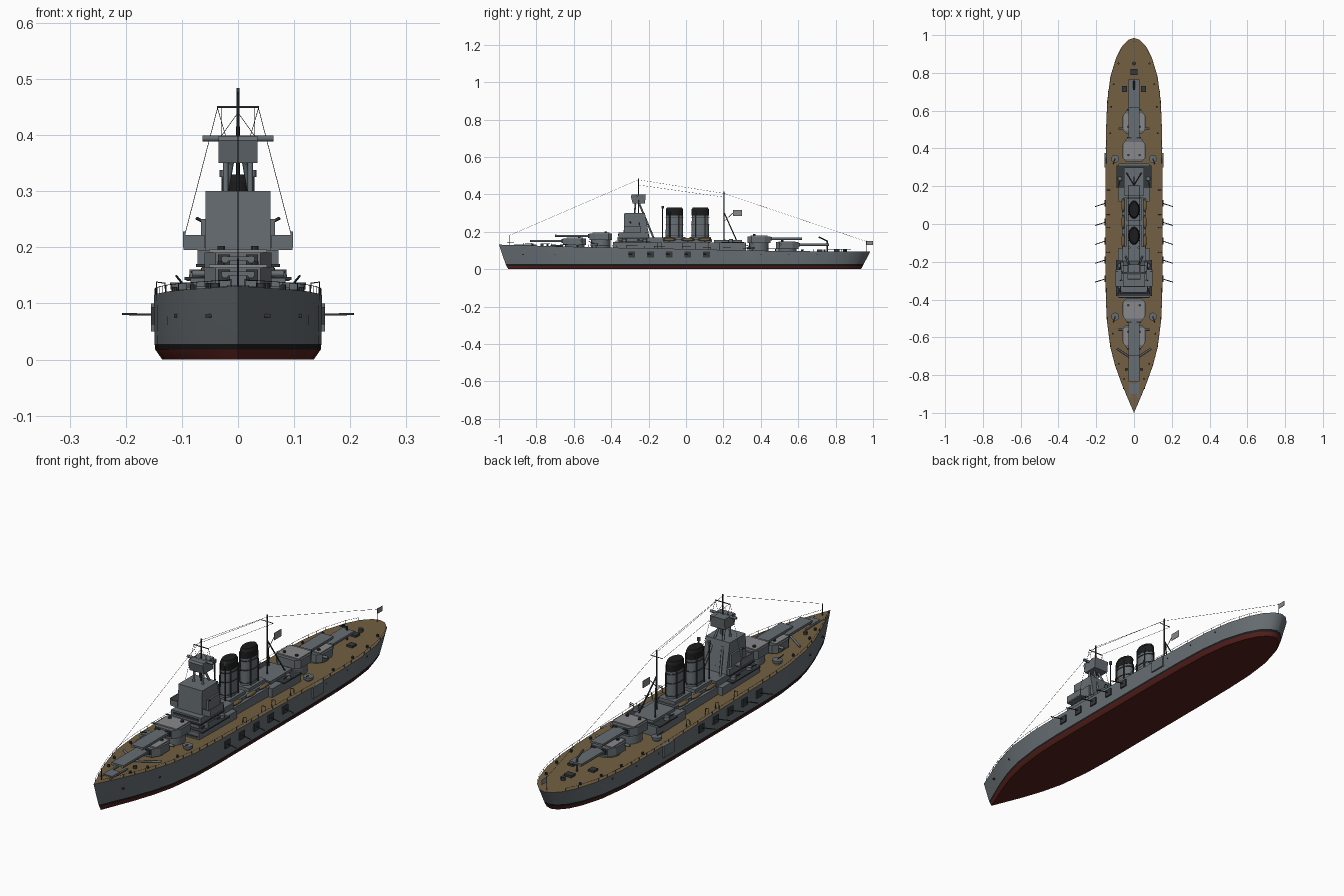
import bpy, bmesh, math
from mathutils import Matrix, Vector

if "Cube" in bpy.data.objects:
    bpy.data.objects.remove(bpy.data.objects["Cube"])


def material(name, col):
    m = bpy.data.materials.new(name)
    m.diffuse_color = (*col, 1)
    m.use_nodes = True
    m.node_tree.nodes["Principled BSDF"].inputs["Base Color"].default_value = m.diffuse_color
    return m


GREY = material("ship_grey", (.135, .155, .17))
PALE = material("pale_grey", (.25, .25, .26))
DARK = material("dark_metal", (.035, .04, .045))
BLACK = material("soot_black", (.012, .012, .013))
RED = material("bottom_red", (.09, .014, .011))
WOOD = material("deck_wood", (.17, .115, .055))


def finish(name, bm, mats, smooth=False):
    bmesh.ops.recalc_face_normals(bm, faces=bm.faces)
    me = bpy.data.meshes.new(name)
    bm.to_mesh(me)
    bm.free()
    ob = bpy.data.objects.new(name, me)
    bpy.context.collection.objects.link(ob)
    for m in mats:
        me.materials.append(m)
    if smooth:
        bpy.ops.object.select_all(action='DESELECT')
        ob.select_set(True)
        bpy.context.view_layer.objects.active = ob
        bpy.ops.object.shade_smooth_by_angle(angle=math.radians(35))
    return ob


def boxes(name, items, mat=GREY):
    # each item: centre x, half width, y0, y1, z0, z1
    bm = bmesh.new()
    for cx, hw, y0, y1, z0, z1 in items:
        M = Matrix.Translation((cx, (y0 + y1) / 2, (z0 + z1) / 2)) @ Matrix.Diagonal((2 * hw, y1 - y0, z1 - z0, 1))
        bmesh.ops.create_cube(bm, size=1, matrix=M)
    return finish(name, bm, [mat])


def pair(items):
    return [(s * i[0], *i[1:]) for i in items for s in (1, -1)]


def drums(name, items, mat=GREY, seg=20, ry=1):
    # each item: x, y, z0, z1, bottom radius, top radius
    bm = bmesh.new()
    for x, y, z0, z1, r0, r1 in items:
        M = Matrix.Translation((x, y, (z0 + z1) / 2)) @ Matrix.Diagonal((1, ry, 1, 1))
        bmesh.ops.create_cone(bm, cap_ends=True, segments=seg, radius1=r0, radius2=r1, depth=z1 - z0, matrix=M)
    return finish(name, bm, [mat], True)


def prism(name, pts, hw, mat=GREY, along_z=None):
    # side profile (y, z) across x, or plan (x, y) between two heights
    bm = bmesh.new()
    ends = along_z or (-hw, hw)
    rings = [[bm.verts.new((a, b, e) if along_z else (e, a, b)) for a, b in pts] for e in ends]
    n = len(pts)
    for r in rings:
        bm.faces.new(r)
    for i in range(n):
        bm.faces.new((rings[0][i], rings[0][(i + 1) % n], rings[1][(i + 1) % n], rings[1][i]))
    return finish(name, bm, [mat])


def rods(name, paths, r, mat=DARK):
    cu = bpy.data.curves.new(name, 'CURVE')
    cu.dimensions, cu.bevel_depth, cu.bevel_resolution, cu.use_fill_caps = '3D', r, 1, True
    for p in paths:
        sp = cu.splines.new('POLY')
        sp.points.add(len(p) - 1)
        for q, co in zip(sp.points, p):
            q.co = (*co, 1)
    cu.materials.append(mat)
    ob = bpy.data.objects.new(name, cu)
    bpy.context.collection.objects.link(ob)


def lerp(tab, y):
    for (a, u), (b, v) in zip(tab, tab[1:]):
        if y <= b:
            return u + (v - u) * (y - a) / (b - a)
    return tab[-1][1]


SHEER = [(-1, .131), (-.5, .117), (0, .108), (.4, .098), (1, .093)]
PLAN = [(-1, 0), (-.93, .03), (-.85, .064), (-.75, .1), (-.65, .126), (-.5, .145), (-.35, .15), (0, .15),
        (.3, .15), (.5, .148), (.65, .142), (.78, .125), (.88, .095), (.94, .064), (.975, .03), (.985, 0)]
deck = lambda y: lerp(SHEER, y)
beam = lambda y: lerp(PLAN, y)

# hull: stacked outlines, raked at both ends
bm = bmesh.new()
rows = []
for z, ky, kx in ((0, .95, .9), (.018, .96, .985), (.028, .965, .99), (None, 1, 1)):
    loop = [(w, y) for y, w in PLAN] + [(-w, y) for y, w in PLAN[-2:0:-1]]
    rows.append([bm.verts.new((x * kx, y * ky, deck(y) if z is None else z)) for x, y in loop])
n = len(rows[0])
for k, mi in enumerate((1, 2, 0)):
    for i in range(n):
        j = (i + 1) % n
        bm.faces.new((rows[k][i], rows[k][j], rows[k + 1][j], rows[k + 1][i])).material_index = mi
m = len(PLAN)
for row, mi in ((rows[0], 1), (rows[-1], 3)):
    for i in range(m - 1):
        f = list(dict.fromkeys((row[i], row[i + 1], row[(n - i - 1) % n], row[(n - i) % n])))
        bm.faces.new(f).material_index = mi
finish("hull", bm, [GREY, RED, BLACK, WOOD], True)

# deck edge railing and stanchions
ys = [-.97 + .05 * i for i in range(39)]
rods("railing", [[(s * beam(y) * .985, y, deck(y) + .012) for y in ys] for s in (1, -1)], .0006)
rods("stanchions", [[(s * beam(y) * .985, y, deck(y)), (s * beam(y) * .985, y, deck(y) + .013)]
                    for y in ys for s in (1, -1)], .0007)

# main turrets: base height of house, y of centre, direction of fire
for tag, yc, z0, d, muzzle in (("fore_low", -.595, .128, -1, -.835), ("fore_high", -.455, .155, -1, -.70),
                               ("aft_low", .54, .108, 1, .765), ("aft_high", .39, .14, 1, .62)):
    drums(tag + "_barbette", [(0, yc, .085, z0, .052, .052)], GREY, 24)
    plan = [(.06, -.04), (.06, .03), (.04, .062), (-.04, .062), (-.06, .03), (-.06, -.04), (-.042, -.06), (.042, -.06)]
    prism(tag + "_turret", [(x, yc + d * y) for x, y in plan], 0, GREY, (z0, z0 + .036))
    boxes(tag + "_turret_roof", [(0, .052, yc - .045, yc + .045, z0 + .036, z0 + .041)], PALE)
    front = yc + d * .05
    lo, hi = sorted((front, muzzle))
    boxes(tag + "_gun_cover", [(0, .029, lo, hi, z0 + .021, z0 + .029)])
    rods(tag + "_barrels", [[(s * .023, front, z0 + .022), (s * .023, muzzle, z0 + .023)] for s in (1, -1)], .007, GREY)
    boxes(tag + "_mantlets", pair([(.025, .011, front - .02, front + .02, z0 + .012, z0 + .032)]), DARK)
    if "low" in tag:
        yb = yc - d * .035
        rods(tag + "_rangefinder", [[(-.082, yb, z0 + .025), (.082, yb, z0 + .025)]], .006, GREY)
    drums(tag + "_roof_hatches", [(s * .03, yc - d * .025, z0 + .04, z0 + .047, .007, .007) for s in (1, -1)], DARK, 10)

# deckhouses, tiered
boxes("main_deckhouse", [(0, .085, -.39, -.13, .09, .145), (0, .064, -.13, .13, .09, .145),
                         (0, .082, .12, .32, .08, .143)])
boxes("upper_deckhouse", [(0, .062, -.36, -.12, .145, .17), (0, .05, -.12, .14, .145, .158),
                          (0, .052, .15, .3, .143, .156)])
boxes("deckhouse_edges", [(0, .095, -.38, -.19, .142, .147), (0, .092, .19, .31, .14, .145),
                          (0, .075, -.37, -.2, .165, .17)], DARK)
boxes("bridge_tier", [(0, .072, -.36, -.2, .17, .195)])
boxes("bridge_windows", [(0, .06, -.363, -.36, .178, .188), (0, .08, -.392, -.39, .12, .128)], DARK)
boxes("bridge_wings", [(0, .097, -.33, -.24, .195, .2)] +
      pair([(.096, .002, -.33, -.24, .2, .228), (.078, .018, -.332, -.328, .2, .222)]))
prism("bridge_tower", [(-.335, .14), (-.33, .3), (-.22, .3), (-.205, .22), (-.19, .14)], .058)
boxes("tower_side_fins", pair([(.062, .004, -.3, -.22, .19, .25)]))
rods("signal_guns", [[(s * .055, -.29, .242), (s * .074, -.3, .252)] for s in (1, -1)], .003)

# foretop and tripod foremast
prism("foretop", [(-.285, .35), (-.295, .39), (-.29, .398), (-.215, .398), (-.22, .35)], .035)
rods("foretop_rangefinder", [[(-.063, -.26, .394), (.063, -.26, .394)]], .006, GREY)
rods("foremast", [[(0, -.255, .29), (0, -.255, .484)]], .003)
rods("foremast_legs", [[(s * .012, -.25, .35), (s * .045, -.17, .16)] for s in (1, -1)] +
     [[(s * .022, -.275, .3), (s * .022, -.27, .35)] for s in (1, -1)], .005, GREY)
rods("fore_yard", [[(-.037, -.255, .45), (.037, -.255, .45)]], .002)
rods("fore_stays", [[(s * .037, -.255, .45), (s * .022, -.255, .398)] for s in (1, -1)] +
     [[(0, -.255, .44), (s * .03, -.255, .398)] for s in (1, -1)] +
     [[(s * .036, -.255, .45), (s * .094, -.25, .225)] for s in (1, -1)], .0006)

# two oval funnels with black caps, bands and steam pipes
for k, yc in enumerate((-.062, .076)):
    nm = "funnel_%d" % (k + 1)
    drums(nm, [(0, yc, .14, .29, .029, .027)], GREY, 24, 1.65)
    drums(nm + "_cap", [(0, yc, .288, .318, .028, .028), (0, yc, .318, .33, .029, .024)], BLACK, 24, 1.65)
    drums(nm + "_bands", [(0, yc, z, z + .004, .0295, .0295) for z in (.18, .235, .275)], DARK, 24, 1.65)
    rods(nm + "_pipes", [[(s * .027, yc + e, .15), (s * .026, yc + e, .305)] for s in (1, -1) for e in (-.025, .025)], .003)
    boxes(nm + "_casing", [(0, .04, yc - .058, yc + .058, .15, .172)])
drums("searchlights", [(s * .026, -.125, .325, .338, .007, .007) for s in (1, -1)], GREY, 10)
rods("searchlight_posts", [[(s * .026, -.125, .17), (s * .026, -.125, .326)] for s in (1, -1)], .003)

# mainmast with legs and flag
rods("mainmast", [[(0, .203, .14), (0, .203, .415)]], .0035)
rods("mainmast_legs", [[(0, .205, .3), (s * .04, .272, .15)] for s in (1, -1)], .003)
rods("main_yard", [[(-.03, .203, .385), (.03, .203, .385)], [(0, .203, .255), (0, .25, .3)]], .0015)
boxes("mast_flag", [(0, .001, .25, .3, .285, .316)], PALE)
boxes("stern_flag", [(0, .001, .965, 1, .128, .15)], PALE)
rods("flag_staffs", [[(0, .965, .09), (0, .965, .153)], [(0, -.945, .12), (0, -.945, .18)]], .0015)
rods("aerial_rigging", [[(0, -.945, .18), (0, -.255, .478), (0, .203, .405), (0, .965, .148)]] +
     [[(s * .03, -.255, .45), (s * .03, .203, .385)] for s in (1, -1)], .0006)

# side casemates and booms along the hull
cas = [-.29, -.19, -.09, .01, .11]
boxes("casemate_plates", pair([(.15, .005, y - .018, y + .018, .062, .094) for y in cas]), DARK)
boxes("hull_side_sponsons", pair([(.149, .006, .3, .375, .05, .1)]))
rods("casemate_guns", [[(s * .15, y, .08), (s * .206, y - .018, .081)] for y in cas for s in (1, -1)], .0022)
rods("portholes", [[(s * (beam(y) * .985 - .008), y, .078), (s * (beam(y) * .985 + .003), y, .078)]
                   for y in (-.87, -.7, .4, .55, .7) for s in (1, -1)], .004)

# anti-aircraft tubs, small guns and secondary mounts
tubs = [(s * .1, y) for y in (.345, -.49) for s in (1, -1)]
drums("gun_tub_stems", [(x, y, .09, deck(y) + .01, .011, .011) for x, y in tubs], GREY, 12)
drums("gun_tubs", [(x, y, deck(y) + .008, deck(y) + .02, .02, .021) for x, y in tubs], GREY, 16)
rods("tub_guns", [[(x, y, deck(y) + .02), (x * 1.1, y - .03, deck(y) + .032)] for x, y in tubs], .002)
drums("secondary_mounts", [(s * .075, y, .14, .16, .013, .011) for y in (-.33, -.22, .24) for s in (1, -1)], GREY, 12)
rods("secondary_barrels", [[(s * .075, y, .154), (s * .082, y - .04, .156)] for y in (-.33, -.22, .24) for s in (1, -1)], .0022)

# boats in cradles, davits
bm = bmesh.new()
for s in (1, -1):
    for y in (-.09, .01, .1):
        M = Matrix.Translation((s * .058, y, .158)) @ Matrix.Diagonal((.009, .038, .009, 1))
        bmesh.ops.create_uvsphere(bm, u_segments=12, v_segments=6, radius=1, matrix=M)
finish("ship_boats", bm, [WOOD], True)
rods("davits", [[(s * .128, y, .1), (s * .13, y, .136), (s * .145, y, .138), (s * .146, y, .118)]
                for y in (-.15, -.02, .05, .18) for s in (1, -1)], .0015)

# bow and stern deck fittings
rods("breakwater", [[(0, -.72, .127), (s * .09, -.66, .125)] for s in (1, -1)], .005, GREY)
boxes("anchor_gear", [(0, .02, -.9, -.845, .12, .133)] + pair([(.022, .004, -.92, -.8, .12, .131)]))
drums("bollards", [(s * (beam(y) - .022), y, .09, deck(y) + .01, .005, .005)
                   for y in (-.82, -.74, -.58, .48, .62, .74, .85) for s in (1, -1)], DARK, 8)
drums("capstans", [(s * .04, -.77, .1, .136, .008, .008) for s in (1, -1)] + [(0, .85, .09, .108, .01, .01)], DARK, 12)
boxes("stern_hatches", [(0, .018, .79, .82, .09, .104), (.05, .014, .7, .73, .09, .104), (-.05, .014, .7, .73, .09, .104)], DARK)
rods("stern_crane", [[(0, .755, .09), (0, .755, .15), (0, .71, .172)]], .0045)
